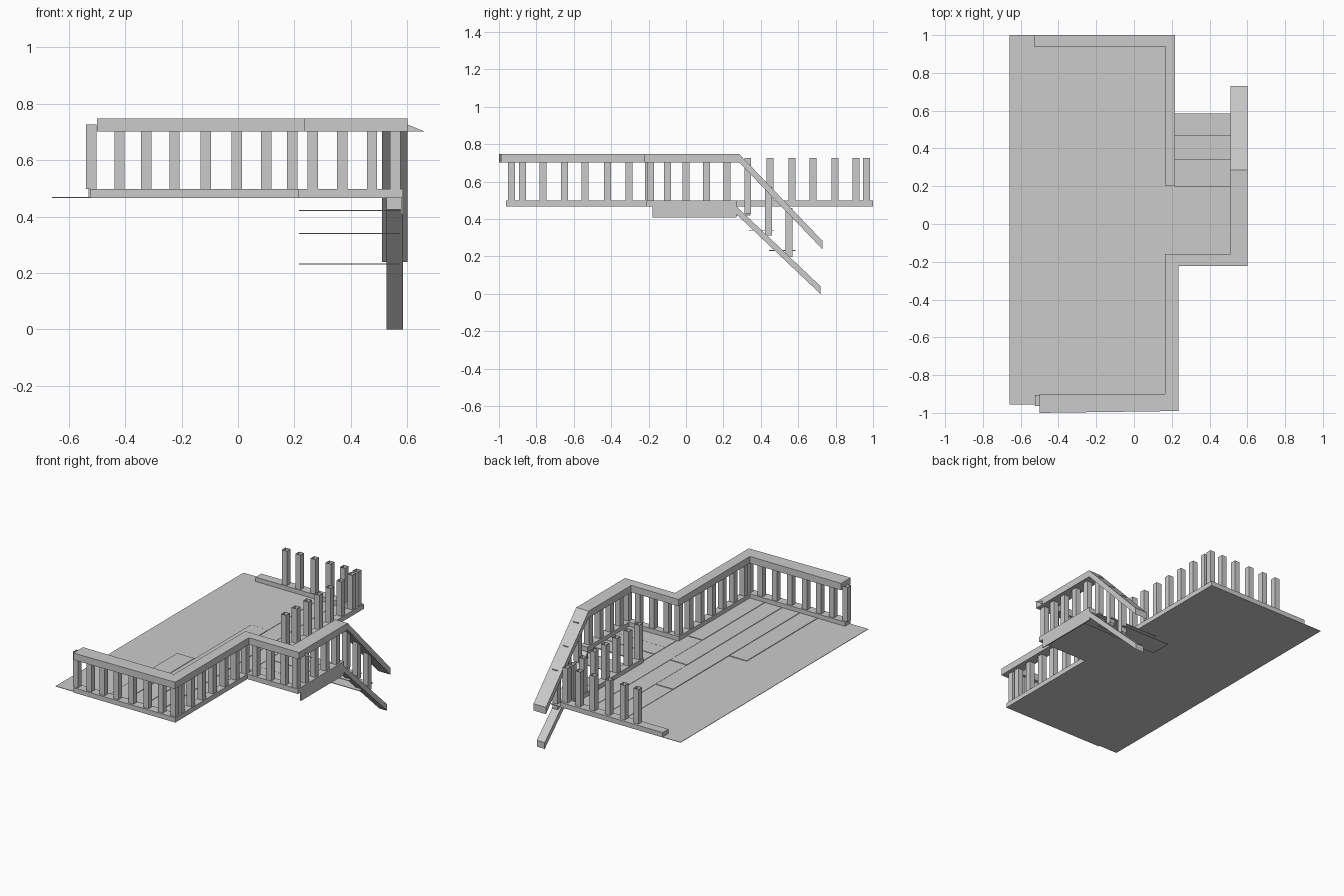
import bpy, bmesh

cube = bpy.data.objects.get("Cube")
if cube:
    bpy.data.objects.remove(cube, do_unlink=True)

# One pale grey for the whole deck
grey = bpy.data.materials.new("pale_grey")
grey.use_nodes = True
colour = (0.6, 0.6, 0.6, 1)
grey.diffuse_color = colour
grey.node_tree.nodes["Principled BSDF"].inputs["Base Color"].default_value = colour


def finish(name, bm):
    bmesh.ops.recalc_face_normals(bm, faces=bm.faces)
    mesh = bpy.data.meshes.new(name)
    bm.to_mesh(mesh)
    bm.free()
    mesh.materials.append(grey)
    ob = bpy.data.objects.new(name, mesh)
    bpy.context.collection.objects.link(ob)
    return ob


def add_box(bm, x0, x1, y0, y1, z0, z1, open_ends=False):
    rings = [[bm.verts.new((x, y, z)) for x, y in
              ((x0, y0), (x1, y0), (x1, y1), (x0, y1))] for z in (z0, z1)]
    for i in range(4):
        j = (i + 1) % 4
        bm.faces.new((rings[0][i], rings[0][j], rings[1][j], rings[1][i]))
    if not open_ends:
        bm.faces.new(rings[0][::-1])
        bm.faces.new(rings[1])


def box(name, *bounds):
    bm = bmesh.new()
    add_box(bm, *bounds)
    return finish(name, bm)


def strip(name, outer, inner, bottoms, height):
    """Mitred beam between two plan outlines, with a base height per corner."""
    bm = bmesh.new()
    rings = []
    for (ox, oy), (ix, iy), z in zip(outer, inner, bottoms):
        rings.append([bm.verts.new(p) for p in (
            (ox, oy, z), (ox, oy, z + height), (ix, iy, z + height), (ix, iy, z))])
    for a, b in zip(rings, rings[1:]):
        for i in range(4):
            j = (i + 1) % 4
            bm.faces.new((a[i], a[j], b[j], b[i]))
    bm.faces.new(rings[0])
    bm.faces.new(rings[-1][::-1])
    return finish(name, bm)


def balusters(name, spots, half=0.0185):
    bm = bmesh.new()
    for x, y, z0, z1 in spots:
        add_box(bm, x - half, x + half, y - half, y + half, z0, z1, open_ends=True)
    return finish(name, bm)


FLOOR, SILL, POST_TOP = 0.466, 0.498, 0.726

# Deck floor and landing floor
box("deck_floor", -0.66, 0.2, -0.955, 1.0, FLOOR, FLOOR + 0.003)
box("landing_floor", 0.17, 0.56, -0.2, 0.2, FLOOR, FLOOR + 0.003)

# Long floor planks, each row split at a joint
for row, (x0, x1, start, joint, end) in enumerate((
        (-0.33, -0.2, -0.9, -0.16, -0.16),
        (-0.2, -0.07, -0.9, 0.42, 0.94),
        (-0.07, 0.055, -0.9, 0.09, 0.94),
        (0.055, 0.168, -0.9, -0.25, 0.94))):
    for part, (y0, y1) in enumerate(((start, joint), (joint, end))):
        if y1 > y0:
            box(f"deck_plank_{row}_{part}", x0 + 0.002, x1 - 0.002, y0, y1 - 0.004,
                FLOOR + 0.002, FLOOR + 0.007 - 0.002 * part)

# Landing planks
for i, y in enumerate((-0.16, -0.045, 0.08)):
    box(f"landing_plank_{i}", 0.18, 0.53, y + 0.003, y + 0.117, FLOOR + 0.002, FLOOR + 0.006)

# Bottom rails
strip("front_bottom_rail",
      [(-0.525, -0.963), (0.217, -0.963), (0.217, -0.212), (0.585, -0.212), (0.585, 0.27)],
      [(-0.525, -0.905), (0.168, -0.905), (0.168, -0.165), (0.53, -0.165), (0.53, 0.27)],
      [FLOOR] * 5, SILL - FLOOR)
strip("back_bottom_rail",
      [(-0.53, 1.0), (0.217, 1.0), (0.217, 0.2)],
      [(-0.53, 0.94), (0.168, 0.94), (0.168, 0.2)],
      [FLOOR] * 3, SILL - FLOOR)

# Handrail: front, side, landing, then down the stairs
strip("handrail",
      [(-0.5, -1.0), (0.235, -0.99), (0.235, -0.222), (0.6, -0.222), (0.6, 0.285), (0.6, 0.73)],
      [(-0.5, -0.9), (0.165, -0.9), (0.165, -0.158), (0.51, -0.158), (0.51, 0.285), (0.51, 0.73)],
      [0.702] * 5 + [0.238], 0.045)

# Pointed flap on the landing corner of the handrail
bm = bmesh.new()
bm.faces.new([bm.verts.new((x, -0.16, z)) for x, z in ((0.55, 0.702), (0.66, 0.702), (0.55, 0.747))])
finish("handrail_corner_flap", bm)

# Balusters
front_x = (-0.52, -0.42, -0.325, -0.225, -0.115, -0.005, 0.1, 0.192)
balusters("front_balusters", [(x, -0.932, SILL, 0.726) for x in front_x])
balusters("side_balusters", [(0.192, y, SILL, POST_TOP) for y in
                             (-0.875, -0.765, -0.65, -0.54, -0.42, -0.305, -0.2)])
balusters("landing_front_balusters", [(x, -0.19, SILL, POST_TOP) for x in
                                      (0.265, 0.37, 0.475, 0.557)])
balusters("landing_side_balusters", [(0.557, y, SILL, POST_TOP) for y in
                                     (-0.1, 0.0, 0.11, 0.22)])
balusters("back_balusters", [(x, 0.965, SILL, POST_TOP) for x in front_x[2:]])
balusters("back_side_balusters", [(0.192, y, SILL, POST_TOP) for y in
                                  (0.22, 0.33, 0.45, 0.566, 0.68, 0.797, 0.909)])
balusters("stair_balusters", [(0.557, y, 0.77 - 1.04 * y, 1.03 - 1.04 * y)
                              for y in (0.33, 0.44, 0.55)])

# Landing fascia
box("landing_fascia", 0.578, 0.585, -0.18, 0.27, 0.408, FLOOR)

# Stair stringer and treads
strip("stair_stringer", [(0.585, 0.27), (0.585, 0.718)], [(0.527, 0.27), (0.527, 0.718)],
      [0.425, 0.0], 0.042)
for i, (y0, y1, z) in enumerate(((0.2, 0.345, 0.422), (0.335, 0.47, 0.34), (0.445, 0.585, 0.232))):
    box(f"stair_tread_{i}", 0.217, 0.575, y0, y1, z - 0.002, z + 0.002)
